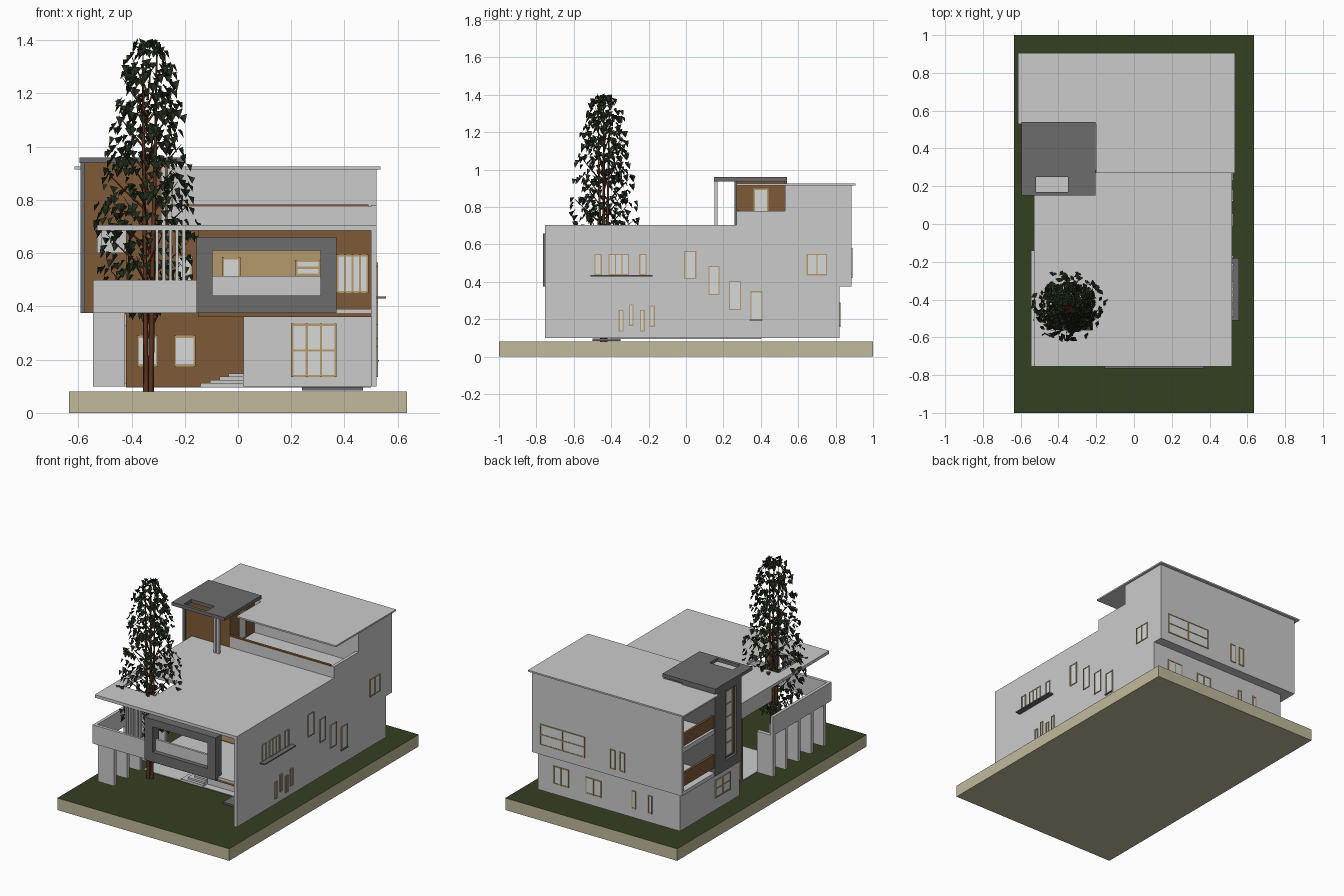
import bpy, bmesh, math, random
from mathutils import Vector

if "Cube" in bpy.data.objects:
    bpy.data.objects.remove(bpy.data.objects["Cube"])
random.seed(4)

def mat(name, r, g, b):
    m = bpy.data.materials.new(name)
    m.diffuse_color = (r, g, b, 1)
    m.use_nodes = True
    m.node_tree.nodes["Principled BSDF"].inputs["Base Color"].default_value = m.diffuse_color
    return m

WALL = mat("light grey plaster", .60, .60, .60)
DARK = mat("dark grey cladding", .15, .15, .15)
WOOD = mat("brown timber", .21, .105, .04)
TAN = mat("tan frame", .46, .32, .15)
GLASS = mat("pale glass", .68, .70, .69)
GRASS = mat("grass green", .034, .05, .015)
EARTH = mat("beige earth", .53, .49, .33)
LEAF = mat("leaf green", .015, .027, .011)
BARK = mat("bark brown", .11, .035, .015)

def finish(name, bm, *mats):
    bmesh.ops.recalc_face_normals(bm, faces=bm.faces)
    me = bpy.data.meshes.new(name)
    bm.to_mesh(me)
    bm.free()
    for m in mats:
        me.materials.append(m)
    ob = bpy.data.objects.new(name, me)
    bpy.context.collection.objects.link(ob)
    return ob

def add_box(bm, x0, x1, y0, y1, z0, z1):
    v = [bm.verts.new((x, y, z)) for x in (x0, x1) for y in (y0, y1) for z in (z0, z1)]
    for f in ((0, 1, 3, 2), (4, 6, 7, 5), (0, 4, 5, 1), (2, 3, 7, 6), (0, 2, 6, 4), (1, 5, 7, 3)):
        bm.faces.new([v[i] for i in f])

def boxes(name, m, *dims):
    bm = bmesh.new()
    for d in dims:
        add_box(bm, *d)
    return finish(name, bm, m)

def place(axis, a, b, c):
    """a, b run in the panel plane, c along the axis"""
    return {'x': (c, a, b), 'y': (a, c, b), 'z': (a, b, c)}[axis]

def ring(name, m, axis, outer, inner, c0, c1):
    """flat plate with a rectangular hole; rectangles are a0,a1,b0,b1"""
    bm = bmesh.new()
    def loop(r, c):
        return [bm.verts.new(place(axis, a, b, c)) for a, b in
                ((r[0], r[2]), (r[1], r[2]), (r[1], r[3]), (r[0], r[3]))]
    o0, o1, i0, i1 = loop(outer, c0), loop(outer, c1), loop(inner, c0), loop(inner, c1)
    for p, q in ((o0, o1), (i0, i1), (o0, i0), (o1, i1)):
        for k in range(4):
            n = (k + 1) % 4
            bm.faces.new((p[k], p[n], q[n], q[k]))
    return finish(name, bm, m)

def window(name, axis, pos, side, a0, a1, b0, b1, cols=1, rows=1, t=.008):
    """pane and tan bars standing just proud of a wall"""
    def slab(bm, p0, p1, q0, q1, d):
        lo, hi = place(axis, p0, q0, pos), place(axis, p1, q1, pos + side * d)
        add_box(bm, *[v for k in range(3) for v in (lo[k], hi[k])])
    bm = bmesh.new()
    slab(bm, a0, a1, b0, b1, .002)
    finish(name + "_pane", bm, GLASS)
    bm = bmesh.new()
    for i in range(cols + 1):
        a = a0 + (a1 - a0 - t) * i / cols
        slab(bm, a, a + t, b0, b1, .006)
    for i in range(rows + 1):
        b = b0 + (b1 - b0 - t) * i / rows
        slab(bm, a0, a1, b, b + t, .005)
    finish(name + "_frame", bm, TAN)

# ground slab with grass on the upward face
plot = boxes("plot", EARTH, (-.635, .635, -1, 1, 0, .08))
plot.data.materials.append(GRASS)
for p in plot.data.polygons:
    p.material_index = int(p.normal.z > .5)

# right side wall, one stepped profile
prof = [(-.755, .1), (.82, .1), (.82, .375), (.885, .375), (.885, .915),
        (.53, .915), (.53, .78), (.27, .78), (.27, .705), (-.755, .705)]
bm = bmesh.new()
face = bm.faces.new([bm.verts.new((.5, y, z)) for y, z in prof])
ext = bmesh.ops.extrude_face_region(bm, geom=[face])
bmesh.ops.translate(bm, vec=(.02, 0, 0), verts=[g for g in ext['geom'] if isinstance(g, bmesh.types.BMVert)])
finish("right_wall", bm, WALL)

# ground floor
boxes("ground_rear_block", WALL, (-.53, .5, .19, .82, .1, .375))
boxes("ground_front_room", WALL, (.02, .5, -.35, 0, .1, .36))
boxes("ground_timber_wall", WOOD, (-.42, .5, 0, .19, .1, .375))
boxes("ground_floor_plate", WALL, (-.42, .5, -.4, .4, .095, .1))
boxes("entry_steps", WALL, *[(-.14 + i * .035, .02, -.4 + i * .02, -.1, .1 + i * .012, .112 + i * .012) for i in range(4)])
boxes("door_mat", DARK, (.24, .47, -.5, -.35, .085, .097))

# first floor
boxes("first_timber_wall", WOOD, (-.42, .5, 0, .27, .375, .685))
boxes("first_front_room", WOOD, (-.15, .5, -.3, 0, .375, .685))
boxes("tan_wall_panel", TAN, (-.13, .34, -.306, -.3, .40, .62))
boxes("first_rear_block", WALL, (-.25, .5, .27, .53, .375, .705))
boxes("terrace_floor", WALL, (-.15, .5, -.74, -.3, .375, .39))
boxes("terrace_soffit", WOOD, (-.15, .5, -.74, 0, .36, .375))

# second floor and rear loggia
boxes("upper_rear_block", WALL, (-.35, .5, .53, .865, .375, .915))
boxes("upper_back_wall", WALL, (-.59, .5, .865, .885, .375, .915))
boxes("loggia_floors", WALL, (-.59, -.35, .53, .865, .375, .40), (-.59, -.35, .53, .865, .66, .69))
boxes("loggia_parapets", WOOD, (-.585, -.57, .53, .865, .43, .52), (-.585, -.57, .53, .865, .70, .78))
boxes("balcony_parapet", WALL, (-.25, .5, .27, .285, .705, .775))
boxes("balcony_rail", WOOD, (-.25, .49, .27, .287, .775, .783))
boxes("upper_roof", WALL, (-.615, .535, .53, .905, .915, .925), (-.2, .535, .27, .53, .915, .925))

# stair tower with dark cladding and overhanging roof
boxes("tower", WOOD, (-.575, -.25, .27, .53, .375, .94))
ring("tower_cladding", DARK, 'x', (.26, .54, .375, .94), (.31, .43, .44, .9), -.592, -.575)
boxes("tower_rear_cladding", DARK, (-.592, -.35, .53, .54, .375, .94))
window("tower_window", 'x', -.575, -1, .33, .41, .45, .89, 1, 5)
window("tower_door", 'x', -.25, 1, .36, .44, .71, .9)
ring("tower_roof", DARK, 'z', (-.595, -.205, .15, .54), (-.52, -.35, .17, .25), .938, .96)
boxes("tower_posts", WALL, (-.29, -.272, .153, .168, .705, .94), (-.265, -.248, .153, .168, .705, .94))

# lower roof with an opening for the tree
ring("lower_roof", WALL, 'z', (-.53, .5, -.755, .27), (-.46, -.22, -.56, -.32), .685, .705)
boxes("side_beam", WALL, (-.53, -.51, -.15, .27, .6, .685), (-.53, -.25, .25, .27, .6, .685))

# front balcony, fins and slats
boxes("balcony_front", WALL, (-.545, -.15, -.755, -.735, .375, .5), (-.545, -.525, -.735, -.14, .375, .5))
boxes("side_fins", WALL, *[(-.545, -.425, y, y + .025, .1, .375) for y in (-.7, -.565, -.43, -.295, -.165)])
boxes("front_slats", WALL, *[(x, x + .012, -.75, -.73, .5, .685) for x in (-.31, -.285, -.26, -.235, -.21)])

# dark picture frame on the front
ring("front_frame", DARK, 'y', (-.155, .37, .375, .66), (-.095, .31, .44, .61), -.765, -.70)
boxes("frame_parapet", WALL, (-.095, .31, -.735, -.72, .43, .515))

# front windows
for x in (-.38, -.24):
    window("ground_window", 'y', 0, -1, x, x + .08, .175, .29)
window("ground_door", 'y', -.35, -1, .2, .37, .135, .335, 3, 2)
window("terrace_door", 'y', -.306, -1, -.06, .01, .4, .585)
window("terrace_window", 'y', -.306, -1, .215, .31, .515, .575, 1, 2)
window("corner_window", 'y', -.3, -1, .37, .49, .45, .595, 4)
window("courtyard_window", 'y', 0, -1, -.24, -.17, .42, .59)
window("courtyard_side_door", 'x', -.42, -1, .02, .16, .11, .33, 2)

# right side windows
for y0, y1, z0, z1, c, r in (
        (-.49, -.45, .435, .55, 1, 1), (-.415, -.305, .435, .55, 3, 1), (-.25, -.21, .435, .55, 1, 1),
        (-.01, .055, .415, .565, 1, 1), (.12, .18, .33, .485, 1, 1), (.23, .295, .25, .405, 1, 1),
        (.345, .41, .195, .35, 1, 1), (.645, .755, .435, .55, 2, 1), (-.36, -.333, .135, .25, 1, 1),
        (-.305, -.28, .165, .28, 1, 1), (-.247, -.22, .135, .25, 1, 1), (-.195, -.167, .16, .275, 1, 1)):
    window("right_window", 'x', .52, 1, y0, y1, z0, z1, c, r, .006)
boxes("window_sill", DARK, (.52, .555, -.51, -.18, .43, .438), (.52, .53, .34, .41, .193, .199))

# rear and left windows
for x0, x1, y, z0, z1, c, r in (
        (.126, .458, .885, .44, .58, 2, 2), (-.1, -.06, .885, .42, .55, 1, 1), (-.17, -.13, .885, .42, .55, 1, 1),
        (.29, .405, .82, .17, .29, 2, 1), (.05, .165, .82, .17, .28, 2, 1),
        (-.205, -.175, .82, .16, .28, 1, 1), (-.325, -.295, .82, .16, .28, 1, 1)):
    window("rear_window", 'y', y, 1, x0, x1, z0, z1, c, r, .007)
window("left_window", 'x', -.53, -1, .29, .45, .18, .3, 2, 2)

# tree: stems, branches and folded leaves
C = Vector((-.34, -.44, 0))
def spread(z):
    pts = [(.36, .05), (.5, .17), (.62, .2), (.8, .18), (1.0, .145), (1.2, .12), (1.33, .085), (1.41, .03)]
    for (z0, r0), (z1, r1) in zip(pts, pts[1:]):
        if z <= z1:
            return r0 + (r1 - r0) * (z - z0) / (z1 - z0)
    return .03

cu = bpy.data.curves.new("tree_branches", 'CURVE')
cu.dimensions = '3D'
cu.bevel_depth = 1
cu.bevel_resolution = 0
cu.materials.append(BARK)
def stem(points):
    s = cu.splines.new('POLY')
    s.points.add(len(points) - 1)
    for p, (co, r) in zip(s.points, points):
        p.co = (*co, 1)
        p.radius = r
for k in range(3):
    a = k * 2.1
    out = Vector((math.cos(a), math.sin(a), 0))
    stem([(C + out * .012 + Vector((0, 0, .08)), .012), (C + out * .02 + Vector((0, 0, .6)), .009),
          (C + out * .03 + Vector((0, 0, 1.0)), .006), (C + out * .035 + Vector((0, 0, 1.4)), .002)])
for k in range(34):
    z, a = .38 + k * .028, k * 2.4
    out = Vector((math.cos(a), math.sin(a), 0)) * spread(z) * .85
    stem([(C + Vector((0, 0, z - .1)), .005), (C + out * .6 + Vector((0, 0, z - .02)), .003),
          (C + out + Vector((0, 0, z + .04)), .001)])
bpy.context.collection.objects.link(bpy.data.objects.new("tree_branches", cu))

bm = bmesh.new()
for k in range(620):
    z, a = random.uniform(.38, 1.4), random.uniform(0, math.tau)
    r = spread(z) * math.sqrt(random.uniform(.08, 1))
    p = C + Vector((r * math.cos(a), r * math.sin(a), z))
    b = a + random.uniform(-1, 1)
    out = Vector((math.cos(b), math.sin(b), 0))
    side = Vector((-out.y, out.x, random.uniform(-.5, .5)))
    L = random.uniform(.03, .042)
    tip = p + out * L * .6 - Vector((0, 0, L * .8))
    mid = p + out * L * .35
    v = [bm.verts.new(q) for q in (p, mid + side * L * .5, tip, mid - side * L * .5)]
    bm.faces.new((v[0], v[1], v[2]))
    bm.faces.new((v[0], v[2], v[3]))
finish("tree_leaves", bm, LEAF)
